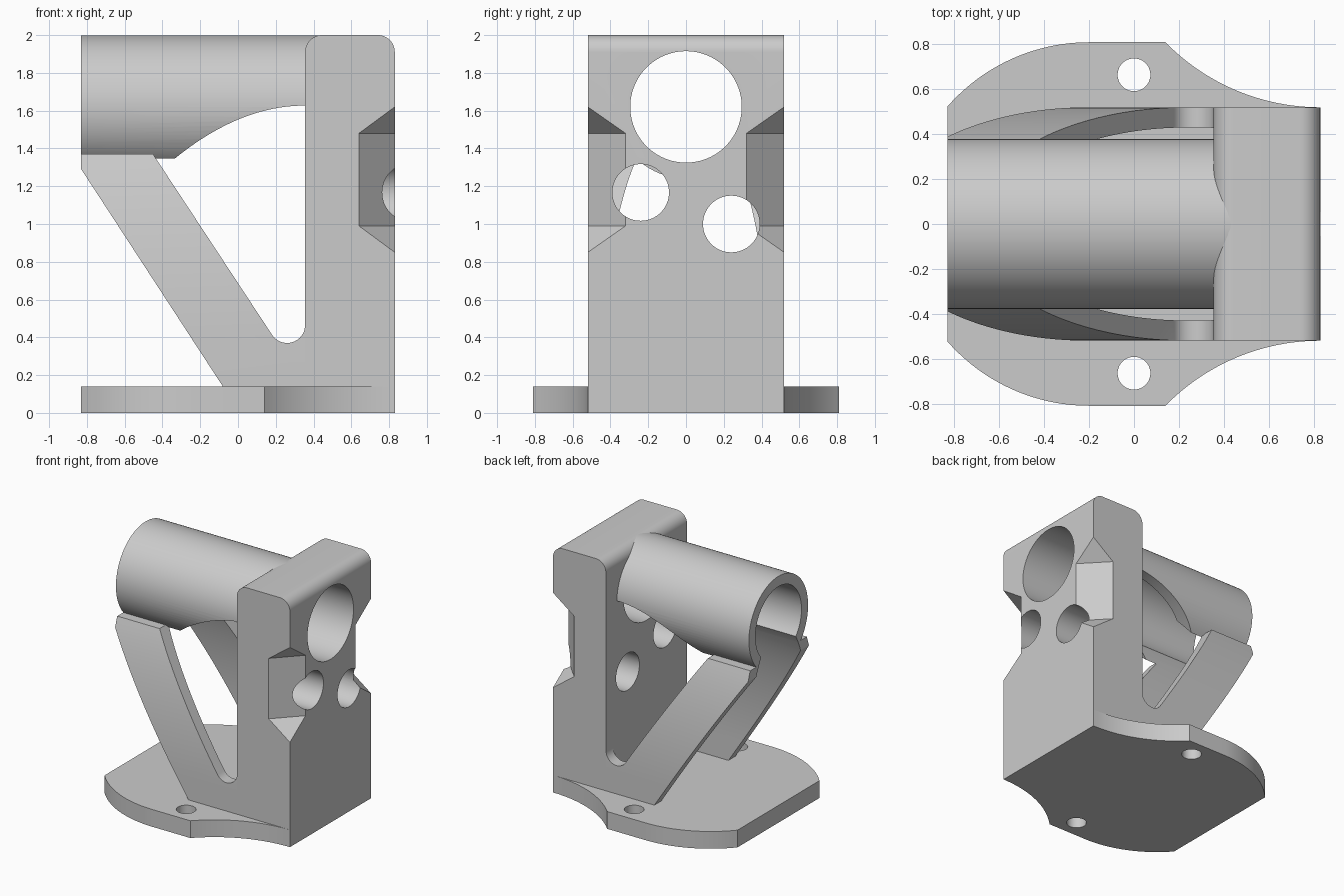
import bpy, bmesh, math
from mathutils import Vector

cube = bpy.data.objects.get("Cube")
if cube:
    bpy.data.objects.remove(cube, do_unlink=True)

grey = bpy.data.materials.new("plain_grey")
grey.use_nodes = True
tint = (0.6, 0.6, 0.6, 1)
grey.diffuse_color = tint
grey.node_tree.nodes["Principled BSDF"].inputs["Base Color"].default_value = tint


def finish(name, bm):
    bmesh.ops.recalc_face_normals(bm, faces=bm.faces)
    mesh = bpy.data.meshes.new(name)
    bm.to_mesh(mesh)
    bm.free()
    mesh.materials.append(grey)
    obj = bpy.data.objects.new(name, mesh)
    bpy.context.collection.objects.link(obj)
    return obj


def prism(name, outline, axis, lo, hi):
    """Extrude a 2D outline along the x, y or z axis."""
    place = {"x": lambda u, v, d: (d, u, v),
             "y": lambda u, v, d: (u, d, v),
             "z": lambda u, v, d: (u, v, d)}[axis]
    bm = bmesh.new()
    face = bm.faces.new([bm.verts.new(place(u, v, lo)) for u, v in outline])
    new = bmesh.ops.extrude_face_region(bm, geom=[face])["geom"]
    shift = Vector(place(0, 0, hi - lo))
    bmesh.ops.translate(bm, vec=shift, verts=[g for g in new if isinstance(g, bmesh.types.BMVert)])
    return finish(name, bm)


def arc(cu, cv, r, start, end, steps=12):
    angles = [math.radians(start + (end - start) * i / steps) for i in range(steps + 1)]
    return [(cu + r * math.cos(a), cv + r * math.sin(a)) for a in angles]


def circle(cu, cv, r, steps=96):
    return arc(cu, cv, r, 0, 360, steps)[:-1]


def combine(obj, tool, operation="DIFFERENCE"):
    mod = obj.modifiers.new("cut", "BOOLEAN")
    mod.operation, mod.solver, mod.object = operation, "EXACT", tool
    bpy.context.view_layer.objects.active = obj
    bpy.ops.object.modifier_apply(modifier=mod.name)
    bpy.data.objects.remove(tool, do_unlink=True)


def smooth(obj):
    bpy.ops.object.select_all(action="DESELECT")
    obj.select_set(True)
    bpy.context.view_layer.objects.active = obj
    bpy.ops.object.shade_smooth_by_angle(angle=math.radians(25))


BACK, FACE, END = -0.83, 0.355, 0.83
HALF, AXIS, BORE, TUBE = 0.52, 1.62, 0.295, 0.379


def bore_cutter():
    return prism("cutter", circle(0, AXIS, BORE), "x", -1, 1)


# Base plate: convex shoulders at the back, concave flanks towards the block
sweep = math.degrees(math.asin(0.63 / 0.839))
flank = math.degrees(math.asin(0.69 / 0.966))
side = arc(-0.2, 0.81 - 0.839, 0.839, 90 + sweep, 90, 24)
side += arc(END, HALF + 0.966, 0.966, 270 - flank, 270, 24)
outline = side + [(x, -y) for x, y in reversed(side)]
base = prism("base_plate", outline, "z", 0, 0.14)
for s in (-1, 1):
    combine(base, prism("cutter", circle(0, s * 0.665, 0.073, 48), "z", -1, 1))
smooth(base)

# Upright block with rounded top edges
r = 0.09
profile = [(FACE, 0), (END, 0)]
profile += arc(END - r, 2 - r, r, 0, 90) + arc(FACE + r, 2 - r, r, 90, 180)
block = prism("upright_block", profile, "y", -HALF, HALF)


# Corner pocket: diagonal flat with a sloped triangle above and below
def pocket(s):
    mid = Vector((0.735, 0.42))
    corners = [Vector((0.64, HALF)), Vector((END, 0.32)), Vector((END, HALF))]
    bm = bmesh.new()
    for level, rise in ((1.48, 0.14), (0.99, -0.14)):
        for i, c in enumerate(corners):
            p = mid + (c - mid) * 1.5
            z = level + (rise * 1.5 if i == 2 else 0)
            bm.verts.new((p.x, s * p.y, z))
    bmesh.ops.convex_hull(bm, input=bm.verts)
    return finish("cutter", bm)


for s in (-1, 1):
    combine(block, pocket(s))
combine(block, bore_cutter())
for y, z in ((-0.24, 1.167), (0.24, 1.0)):
    combine(block, prism("cutter", circle(y, z, 0.15, 64), "x", 0, 1))
smooth(block)


# Side walls of the support lean inwards along an ellipse
def wall(half, height, z):
    t = max(0, z - 0.33) / height
    return half * math.sqrt(max(0, 1 - t * t))


def outer(z):
    return wall(HALF, 1.45, z)


def inner(z):
    return wall(0.43, 1.28, z)


LEDGE = 1.37
levels = [0.1, 0.33] + [0.33 + (LEDGE - 0.33) * i / 24 for i in range(1, 25)]

# Two slanted arms, each a curved wall trimmed to the strut outline
strut = [(BACK, LEDGE), (BACK, 1.29), (-0.054, 0.1), (0.36, 0.1), (0.36, 0.465)]
strut += arc(0.26, 0.465, 0.095, 0, -146, 20) + [(-0.45, LEDGE)]
for s, name in ((-1, "front_arm"), (1, "rear_arm")):
    section = [(s * outer(z), z) for z in levels]
    section += [(s * inner(z), z) for z in reversed(levels)]
    arm = prism(name, section, "x", -1, 0.5)
    combine(arm, prism("cutter", strut, "y", -1, 1), "INTERSECT")
    smooth(arm)

# Tube, opened underneath between the arms and above the window
tube = prism("tube", circle(0, AXIS, TUBE), "x", BACK, 0.44)
combine(tube, bore_cutter())
cavity_z = [1.1 + 0.5 * i / 24 for i in range(25)]
cavity = [(inner(z), z) for z in cavity_z]
cavity += [(-y, z) for y, z in reversed(cavity)]
combine(tube, prism("cutter", cavity, "x", -1, 0.36))
xs = [-0.4 + 0.76 * i / 30 for i in range(31)]
window = [(x, 1.627 - 0.59 * (x - FACE) ** 2) for x in xs]
window += [(0.36, 1.1), (-0.274, 1.1)]
combine(tube, prism("cutter", window, "y", -1, 1))
smooth(tube)
